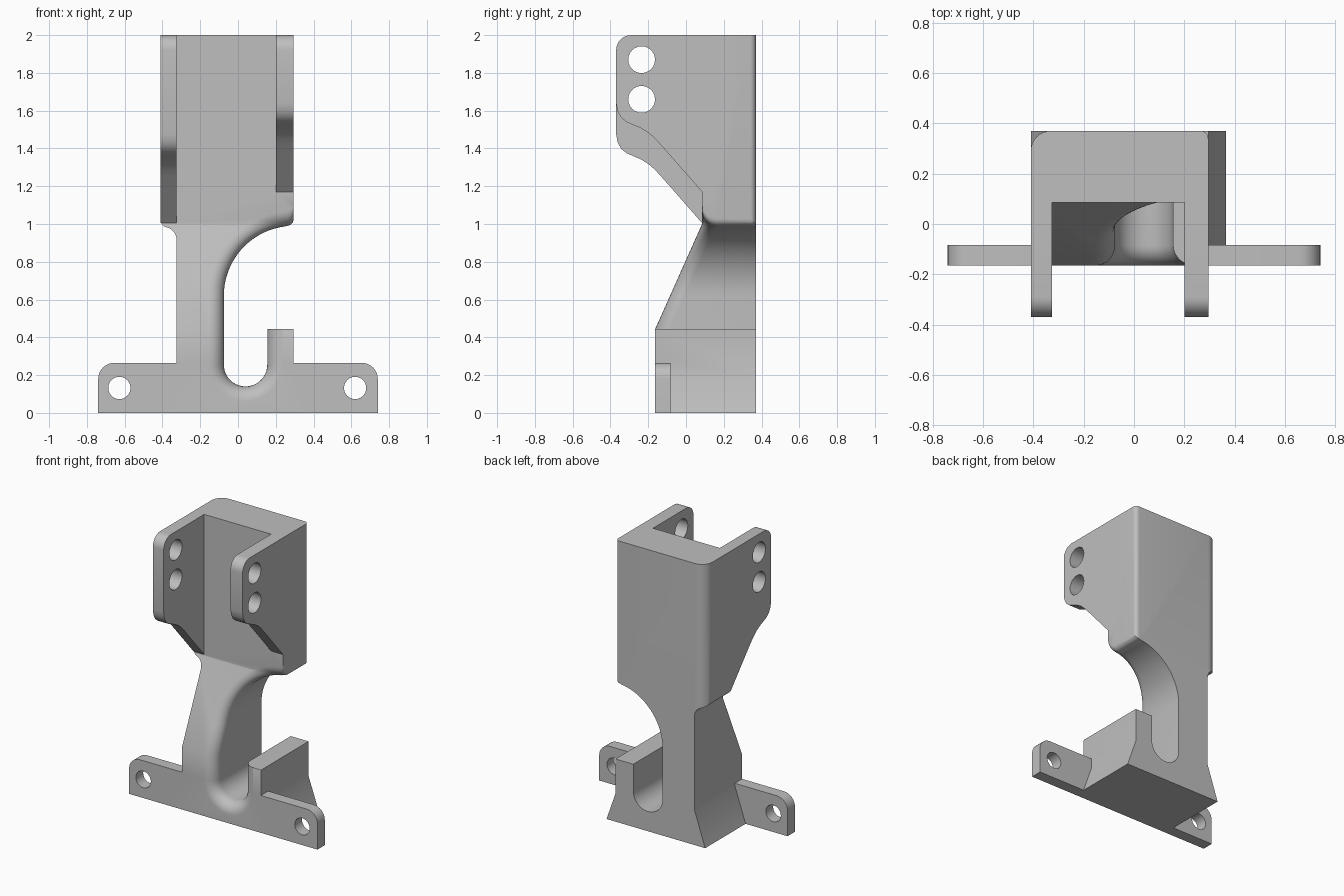
import bpy, bmesh, math

if "Cube" in bpy.data.objects:
    bpy.data.objects.remove(bpy.data.objects["Cube"])

grey = bpy.data.materials.new("light grey")
grey.diffuse_color = (0.52, 0.52, 0.52, 1)
grey.use_nodes = True
grey.node_tree.nodes["Principled BSDF"].inputs["Base Color"].default_value = grey.diffuse_color


def loft(name, rings):
    """Closed solid through rings of equal point count."""
    bm = bmesh.new()
    rows = [[bm.verts.new(p) for p in r] for r in rings]
    n = len(rows[0])
    for a, b in zip(rows, rows[1:]):
        for i in range(n):
            j = (i + 1) % n
            bm.faces.new((a[i], a[j], b[j], b[i]))
    bm.faces.new(rows[0])
    bm.faces.new(rows[-1])
    bmesh.ops.recalc_face_normals(bm, faces=bm.faces)
    me = bpy.data.meshes.new(name)
    bm.to_mesh(me)
    bm.free()
    ob = bpy.data.objects.new(name, me)
    bpy.context.collection.objects.link(ob)
    me.materials.append(grey)
    return ob


def prism(name, pts, axis, lo, hi):
    """Extrude a 2D outline along an axis."""
    place = {'x': lambda a, b, t: (t, a, b),
             'y': lambda a, b, t: (a, t, b),
             'z': lambda a, b, t: (a, b, t)}[axis]
    return loft(name, [[place(a, b, t) for a, b in pts] for t in (lo, hi)])


def arc(cx, cy, r, a0, a1, n=10):
    angs = [math.radians(a0 + (a1 - a0) * i / n) for i in range(n + 1)]
    return [(cx + r * math.cos(a), cy + r * math.sin(a)) for a in angs]


def boolean(ob, other, op='DIFFERENCE'):
    m = ob.modifiers.new("bool", 'BOOLEAN')
    m.operation, m.object, m.solver = op, other, 'EXACT'
    bpy.context.view_layer.objects.active = ob
    bpy.ops.object.modifier_apply(modifier=m.name)
    bpy.data.objects.remove(other)


def hole(ob, axis, a, b, r, lo, hi):
    boolean(ob, prism("hole_cutter", arc(a, b, r, 0, 345, 23), axis, lo, hi))


# Main column: flared base, narrow left side, wide upper back wall
column = [(-0.41, 0), (-0.325, 0.25)]
column += arc(-0.395, 0.915, 0.07, 0, 75, 8)
column += arc(-0.37, 1.022, 0.04, 250, 180, 5)
column += [(-0.41, 2), (0.295, 2), (0.295, 0.2), (0.365, 0)]
body = prism("bracket_body", column, 'y', -0.165, 0.37)

# Mounting plate with rounded ears
ear = arc(0.655, 0.18, 0.085, 0, 90, 8)
plate = [(-0.74, 0), (0.74, 0)] + ear + [(-x, z) for x, z in reversed(ear)]
boolean(body, prism("mounting_plate", plate, 'y', -0.165, -0.083), 'UNION')

# Sloped front of the leg
boolean(body, prism("slope_cutter", [(-0.165, 0.44), (0.085, 1), (0.085, 2.5),
                                     (-1, 2.5), (-1, 0.44)], 'x', -1, 1))


def front_y(z):
    return -0.165 + 0.25 * min(1, max(0, (z - 0.44) / 0.56))


# Slot and side arch, with a rounded front edge (x, z, offset direction)
path = [(0.6, 0.445, 0, 0), (0.155, 0.445, 1, 0)]
path += [(x, z, (x - 0.04) / 0.115, (z - 0.255) / 0.115)
         for x, z in arc(0.04, 0.255, 0.115, 0, -180, 20)]
path += [(-0.075, 0.44, -1, 0)]
path += [(x, z, (x - 0.295) / 0.37, (z - 0.62) / 0.37)
         for x, z in arc(0.295, 0.62, 0.37, 180, 97, 20)]
path += [(x, z, 0, 1) for x, z in arc(0.257, 1.028, 0.038, 270, 360, 6)]
path += [(0.6, 1.028, 0, 1)]
R = 0.08


def ring(off, y_of):
    pts = [(x + nx * off, z + nz * off) for x, z, nx, nz in path]
    return [(x, y_of(z), z) for x, z in pts]


rings = [ring(R, lambda z: -1)]
for i in range(9):
    a = math.radians(90 * i / 8)
    depth = R * (1 - math.cos(a))
    rings.append(ring(R * (1 - math.sin(a)), lambda z, d=R - R * math.cos(a): front_y(z) + d))
rings.append(ring(0, lambda z: 1))
boolean(body, loft("slot_cutter", rings))

# Rounded rear upright edges of the channel
for side, x, r in ((-1, -0.41, 0.08), (1, 0.295, 0.03)):
    cx, cy = x - side * r, 0.37 - r
    edge = [(cx + side * px, cy + py) for px, py in arc(0, 0, r, 0, 90, 8)]
    edge += [(cx, 0.6), (x + side * 0.2, 0.6), (x + side * 0.2, cy)]
    boolean(body, prism("edge_cutter", edge, 'z', 0.8, 2.3))

# Channel side walls with curved lower edges
lower = [(-0.37, 1.64), (-0.362, 1.597), (-0.343, 1.563), (-0.315, 1.54),
         (-0.28, 1.525), (-0.24, 1.508), (-0.2, 1.483), (-0.165, 1.453),
         (-0.13, 1.415), (0.085, 1.17)]
for name, x0, x1, drop, end in (("left_wall", -0.41, -0.325, 0.165, 1.02),
                                ("right_wall", 0.2, 0.295, 0, 1.15)):
    pts = [(0.15, 2)] + arc(-0.29, 1.92, 0.08, 90, 180, 8)
    pts += [(y, z - drop) for y, z in lower] + [(0.15, end)]
    boolean(body, prism(name, pts, 'x', x0, x1), 'UNION')

# Pin holes and screw holes
for z in (1.87, 1.66):
    hole(body, 'x', -0.235, z, 0.071, -1, 1)
for x in (-0.628, 0.62):
    hole(body, 'y', x, 0.132, 0.059, -1, 1)

for p in body.data.polygons:
    p.material_index = 0
bpy.ops.object.select_all(action='DESELECT')
body.select_set(True)
bpy.context.view_layer.objects.active = body
bpy.ops.object.shade_smooth_by_angle(angle=math.radians(30))
